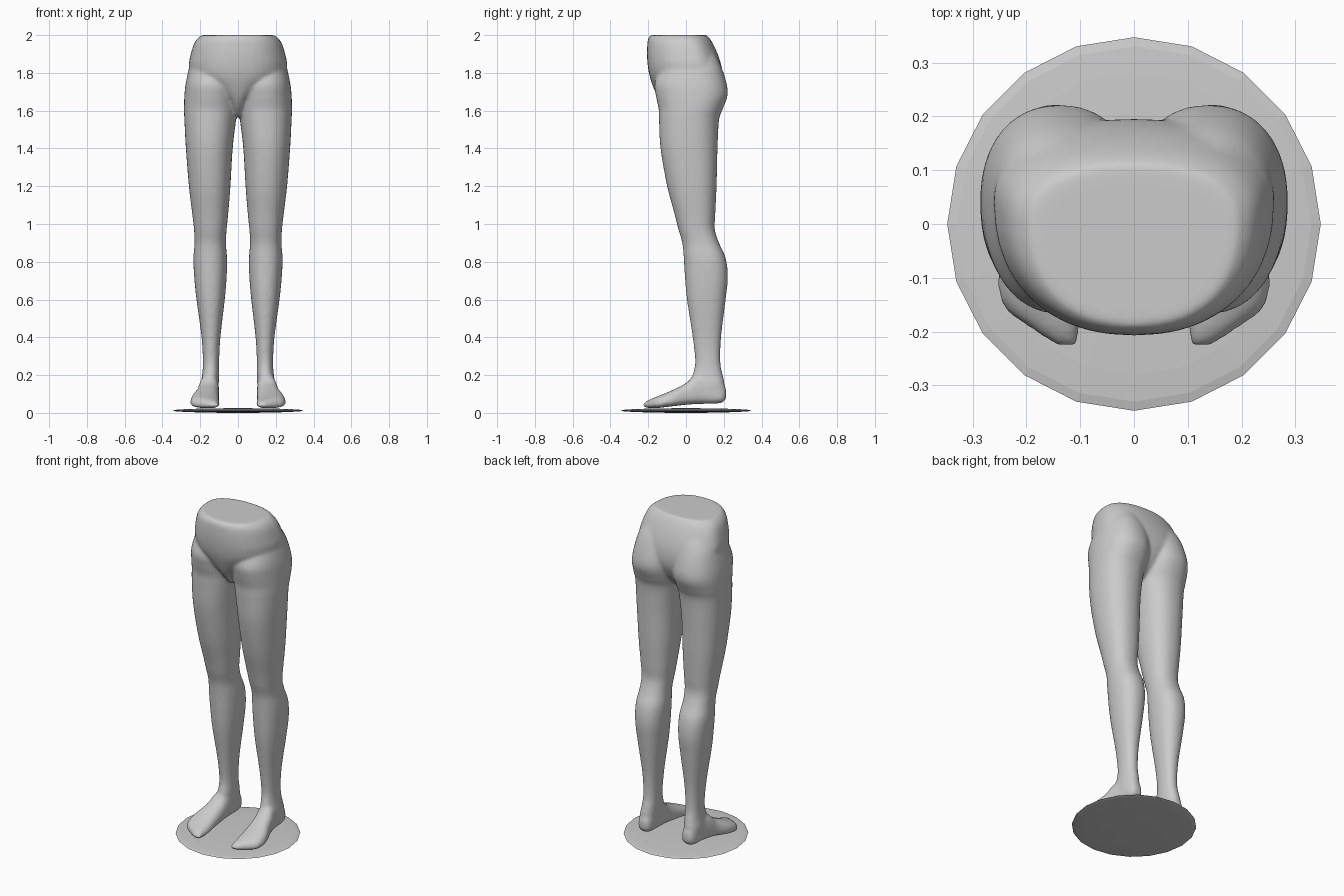
import bpy, bmesh, math

if "Cube" in bpy.data.objects:
    bpy.data.objects.remove(bpy.data.objects["Cube"])

grey = bpy.data.materials.new("plain grey")
grey.diffuse_color = (0.6, 0.6, 0.6, 1)
grey.use_nodes = True
grey.node_tree.nodes["Principled BSDF"].inputs["Base Color"].default_value = grey.diffuse_color


def smooth_rows(rows, steps=6):
    """Catmull-Rom interpolation through rows of section values."""
    out = []
    for i in range(len(rows) - 1):
        p0, p1 = rows[max(i - 1, 0)], rows[i]
        p2, p3 = rows[i + 1], rows[min(i + 2, len(rows) - 1)]
        for s in range(steps):
            t = s / steps
            out.append([0.5 * (2 * b + (c - a) * t + (2 * a - 5 * b + 4 * c - d) * t * t
                               + (3 * b - a - 3 * c + d) * t ** 3)
                        for a, b, c, d in zip(p0, p1, p2, p3)])
    return out + [list(rows[-1])]


def section(u0, u1, v0, v1, mid=0.5, power=0.9, n=40):
    """Rounded outline, widest at the fraction mid between v0 and v1."""
    uc, ur, vc = (u0 + u1) / 2, (u1 - u0) / 2, v0 + (v1 - v0) * mid
    pts = []
    for i in range(n):
        a = 2 * math.pi * i / n
        c, s = math.cos(a), math.sin(a)
        c = math.copysign(abs(c) ** power, c)
        s = math.copysign(abs(s) ** power, s)
        pts.append((uc + ur * c, vc + (v1 - vc if s > 0 else vc - v0) * s))
    return pts


def loft(bm, rings):
    loops = [[bm.verts.new(p) for p in r] for r in rings]
    n = len(loops[0])
    for a, b in zip(loops, loops[1:]):
        for i in range(n):
            bm.faces.new((a[i], a[(i + 1) % n], b[(i + 1) % n], b[i]))
    bm.faces.new(loops[0][::-1])
    bm.faces.new(loops[-1])


# Leg: height, inner x, outer x, front y, back y
LEG = [(0.10, .108, .195, .06, .205), (0.15, .102, .198, .03, .205),
       (0.20, .10, .190, .035, .195), (0.27, .10, .186, .048, .182),
       (0.40, .093, .193, .035, .186), (0.60, .070, .220, .005, .210),
       (0.72, .060, .232, -.006, .222), (0.82, .058, .236, -.012, .210),
       (0.90, .064, .230, -.020, .175), (0.97, .060, .233, -.040, .153),
       (1.05, .052, .242, -.060, .155), (1.20, .040, .260, -.100, .162),
       (1.40, .028, .276, -.135, .167), (1.55, .010, .284, -.143, .175),
       (1.61, .000, .286, -.145, .195), (1.68, -.005, .284, -.160, .220),
       (1.75, -.005, .276, -.165, .214), (1.85, .01, .250, -.12, .180),
       (1.93, .04, .20, -.08, .135)]
# Foot: y, inner x, outer x, sole z, top z
FOOT = [(.213, .125, .17, .075, .125), (.185, .107, .19, .052, .17),
        (.10, .10, .200, .048, .21), (.04, .10, .212, .046, .195),
        (.0, .10, .222, .043, .158), (-.08, .099, .25, .034, .117),
        (-.15, .098, .245, .026, .088), (-.195, .10, .19, .026, .070),
        (-.225, .105, .145, .03, .052)]
# Pelvis: height, half width, front y, back y
PELVIS = [(1.57, .02, -.07, .09), (1.61, .04, -.11, .13), (1.66, .075, -.145, .165),
          (1.72, .16, -.172, .190), (1.78, .245, -.192, .195), (1.84, .261, -.203, .187),
          (1.90, .250, -.207, .168), (1.95, .235, -.205, .145), (1.98, .217, -.201, .127),
          (2.0, .192, -.188, .11)]

bm = bmesh.new()
loft(bm, [[(x, y, z) for x, y in section(-w, w, f, b, 0.64, 0.88)]
          for z, w, f, b in smooth_rows(PELVIS)])
for side in (1, -1):
    loft(bm, [[(side * x, y, z) for x, y in section(a, b, f, k, 0.55)]
              for z, a, b, f, k in smooth_rows(LEG)])
    loft(bm, [[(side * x, y, z) for x, z in section(a, b, lo, hi, 0.3, 0.8)]
              for y, a, b, lo, hi in smooth_rows(FOOT)])
bmesh.ops.recalc_face_normals(bm, faces=bm.faces)
mesh = bpy.data.meshes.new("lower_body")
bm.to_mesh(mesh)
bm.free()
body = bpy.data.objects.new("lower_body", mesh)
bpy.context.collection.objects.link(body)

# Fuse pelvis, legs and feet into one smooth skin
remesh = body.modifiers.new("fuse", 'REMESH')
remesh.mode = 'VOXEL'
remesh.voxel_size = 0.009
relax = body.modifiers.new("relax", 'SMOOTH')
relax.factor, relax.iterations = 0.5, 10
bpy.context.view_layer.objects.active = body
body.select_set(True)
for name in ("fuse", "relax"):
    bpy.ops.object.modifier_apply(modifier=name)
body.data.materials.clear()
body.data.materials.append(grey)
bpy.ops.object.shade_smooth_by_angle(angle=math.radians(50))

# Thin lens-shaped stand
bpy.ops.mesh.primitive_uv_sphere_add(segments=20, ring_count=10, radius=1,
                                     location=(0, 0, 0.0125))
stand = bpy.context.object
stand.name = "stand_disc"
stand.scale = (0.347, 0.347, 0.0125)
bpy.ops.object.transform_apply(location=False, rotation=False, scale=True)
stand.data.materials.append(grey)
